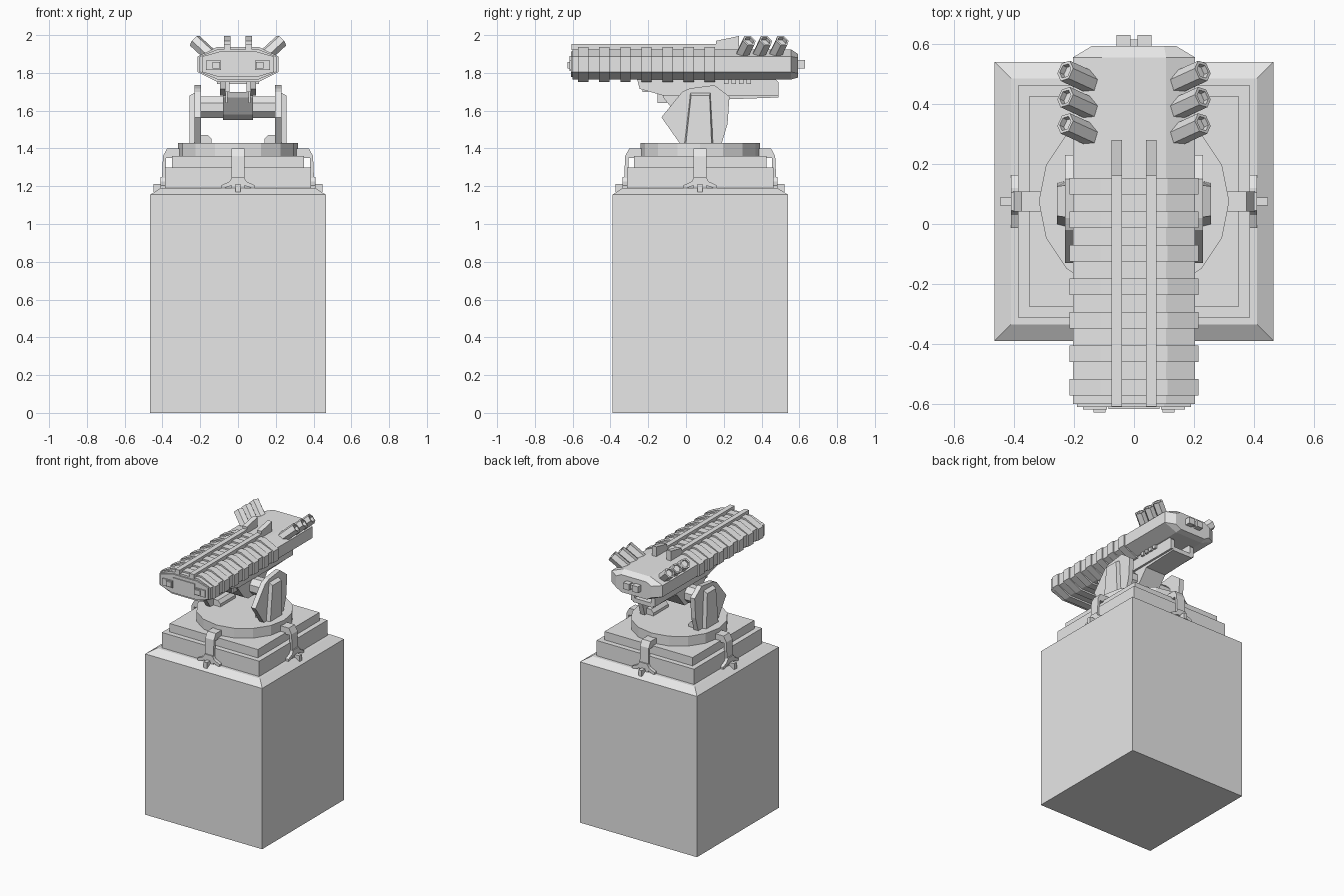
import bpy, math
from mathutils import Vector, Matrix

if "Cube" in bpy.data.objects:
    bpy.data.objects.remove(bpy.data.objects["Cube"])

grey = bpy.data.materials.new("light_grey")
grey.diffuse_color = (0.8, 0.8, 0.8, 1)
grey.use_nodes = True
grey.node_tree.nodes["Principled BSDF"].inputs["Base Color"].default_value = grey.diffuse_color
CY = 0.075  # centre line of the pedestal in y


def make(name, verts, faces):
    me = bpy.data.meshes.new(name)
    me.from_pydata(verts, [], faces)
    me.materials.append(grey)
    ob = bpy.data.objects.new(name, me)
    bpy.context.collection.objects.link(ob)
    return ob


def loft(name, rings):
    """Skin a list of equal-length rings of points and cap both ends."""
    n = len(rings[0])
    verts = [p for r in rings for p in r]
    faces = [tuple(range(n)), tuple(range(len(verts) - n, len(verts)))]
    for k in range(len(rings) - 1):
        for i in range(n):
            j = (i + 1) % n
            faces.append((k * n + i, k * n + j, k * n + n + j, k * n + n + i))
    ob = make(name, verts, faces)
    import bmesh
    bm = bmesh.new()
    bm.from_mesh(ob.data)
    bmesh.ops.recalc_face_normals(bm, faces=bm.faces)
    bm.to_mesh(ob.data)
    bm.free()
    return ob


def prism(name, pts, axis, a, b):
    """Extrude a profile along an axis: x uses (y,z), y uses (x,z), z uses (x,y)."""
    put = {"x": lambda p, w: (w, p[0], p[1]),
           "y": lambda p, w: (p[0], w, p[1]),
           "z": lambda p, w: (p[0], p[1], w)}[axis]
    return loft(name, [[put(p, a) for p in pts], [put(p, b) for p in pts]])


def box(name, x0, x1, y0, y1, z0, z1):
    return prism(name, [(x0, y0), (x1, y0), (x1, y1), (x0, y1)], "z", z0, z1)


def square(h, z):
    return [(-h, CY - h, z), (h, CY - h, z), (h, CY + h, z), (-h, CY + h, z)]


def ngon(n, r, cu, cv, off=0.0):
    return [(cu + r * math.cos(off + math.tau * i / n), cv + r * math.sin(off + math.tau * i / n))
            for i in range(n)]


def both(fn):
    for s, side in ((-1, "left"), (1, "right")):
        fn(s, side)


# Pedestal, stepped plates and turntable
loft("pedestal", [square(0.465, 0), square(0.465, 1.155), square(0.41, 1.19)])
loft("lower_step", [square(0.387, 1.185), square(0.387, 1.30)])
loft("upper_step", [square(0.35, 1.30), square(0.35, 1.36)])
prism("turntable", ngon(16, 0.317, 0, CY), "z", 1.36, 1.43)

# Four clamps holding the steps down, one per side
for k in range(4):
    turn = Matrix.Translation((0, CY, 0)) @ Matrix.Rotation(k * math.pi / 2, 4, "Z")
    strap = [(-0.30, 1.35), (-0.30, 1.40), (-0.375, 1.40), (-0.397, 1.36),
             (-0.405, 1.185), (-0.38, 1.185), (-0.38, 1.35)]
    foot = [(-0.03, 1.25), (-0.045, 1.225), (-0.088, 1.205), (-0.088, 1.185), (-0.03, 1.205),
            (0.03, 1.205), (0.088, 1.185), (0.088, 1.205), (0.045, 1.225), (0.03, 1.25)]
    for ob in (prism("clamp_strap", strap, "x", -0.034, 0.034),
               prism("clamp_foot", foot, "y", -0.41, -0.375),
               box("clamp_peg", -0.013, 0.013, -0.447, -0.37, 1.17, 1.212)):
        ob.data.transform(turn)


# Yoke: side plate, outer rib and inner foot on each side
def yoke(s, side):
    plate = [(-0.035, 1.43), (-0.13, 1.565), (-0.02, 1.70), (0.02, 1.718), (0.15, 1.735),
             (0.23, 1.675), (0.22, 1.53), (0.19, 1.43)]
    prism(side + "_yoke_plate", plate, "x", s * 0.195, s * 0.23)
    loft(side + "_yoke_rib", [
        [(s * 0.22, y, z) for y, z in ((-0.01, 1.43), (0.145, 1.43), (0.13, 1.70), (0.022, 1.70))],
        [(s * 0.257, y, z) for y, z in ((0.0, 1.43), (0.135, 1.43), (0.125, 1.68), (0.027, 1.68))]])
    prism(side + "_yoke_foot", [(s * 0.20, 1.43), (s * 0.14, 1.43), (s * 0.14, 1.45),
                                (s * 0.16, 1.472), (s * 0.20, 1.472)], "y", -0.0, 0.17)


both(yoke)

# Tilting cradle: axle, belly block, open channel and trigger hooks
prism("axle", ngon(8, 0.062, CY, 1.618, math.pi / 8), "x", -0.2, 0.2)
prism("cradle_belly", [(-0.13, 1.70), (-0.12, 1.67), (-0.05, 1.58), (0.0, 1.55), (0.13, 1.55),
                       (0.22, 1.66), (0.49, 1.67), (0.49, 1.70)], "x", -0.08, 0.08)


def cheek(s, side):
    prism(side + "_cradle_cheek", [(-0.26, 1.77), (-0.245, 1.715), (-0.12, 1.68), (0.49, 1.68),
                                   (0.49, 1.75), (0.47, 1.77)], "x", s * 0.065, s * 0.095)
    box(side + "_hook", s * 0.045, s * 0.07, -0.23, -0.2, 1.70, 1.77)
    box(side + "_hook_pin", s * 0.055, s * 0.065, -0.15, -0.10, 1.64, 1.71)


both(cheek)
for i in range(4):
    y = 0.2 + 0.04 * i
    box("belly_tooth", -0.11, 0.11, y, y + 0.025, 1.742, 1.775)


# Launcher body: octagonal section with a chamfered nose
def section(w, top, bot, y, flat=0.107):
    mid = (top + bot) / 2
    half = [(flat, top), (w, mid + 0.042), (w, mid - 0.04), (flat, bot)]
    return [(x, y, z) for x, z in half] + [(-x, y, z) for x, z in reversed(half)]


loft("launcher_body", [section(0.203, 1.925, 1.765, -0.6), section(0.203, 1.925, 1.765, 0.555),
                       section(0.14, 1.90, 1.775, 0.593, 0.1)])
for i in range(7):
    y = 0.098 - 0.1115 * i
    loft("body_rib", [section(0.215, 1.936, 1.753, y, 0.112),
                      section(0.215, 1.936, 1.753, y + 0.055, 0.112)])
loft("end_plate", [section(0.19, 1.912, 1.778, -0.61, 0.1), section(0.19, 1.912, 1.778, -0.59, 0.1)])


# Details repeated on both sides: rails, end lugs and barrels
def details(s, side):
    box(side + "_top_rail", s * 0.04, s * 0.075, -0.607, 0.17, 1.92, 1.952)
    prism(side + "_sight_wedge", [(0.16, 1.92), (0.16, 1.97), (0.28, 1.995), (0.28, 1.92)],
          "x", s * 0.04, s * 0.075)
    box(side + "_end_lug", s * 0.09, s * 0.17, -0.618, -0.6, 1.815, 1.865)
    box(side + "_end_socket", s * 0.095, s * 0.135, -0.627, -0.6, 1.822, 1.858)
    box(side + "_nose_lug", s * 0.012, s * 0.058, 0.58, 0.63, 1.822, 1.867)
    for i in range(3):
        base = Vector((s * 0.135, 0.292 + 0.0875 * i, 1.883))
        tip = Vector((s * 0.229, 0.335 + 0.0875 * i, 1.97))
        axis = (tip - base).normalized()
        rot = axis.to_track_quat("Z", "Y")

        def ring(c, r):
            return [c + rot @ Vector((u, v, 0)) for u, v in ngon(6, r, 0, 0)]
        # hexagonal tube with a shallow bore
        loft(side + "_barrel", [ring(base, 0.037), ring(tip, 0.037),
                                ring(tip, 0.026), ring(tip - axis * 0.02, 0.026)])


both(details)
box("nose_bar", -0.012, 0.012, 0.58, 0.615, 1.83, 1.86)
# Raised panel and frame on the end plate
box("end_panel", -0.085, 0.085, -0.616, -0.6, 1.81, 1.89)
